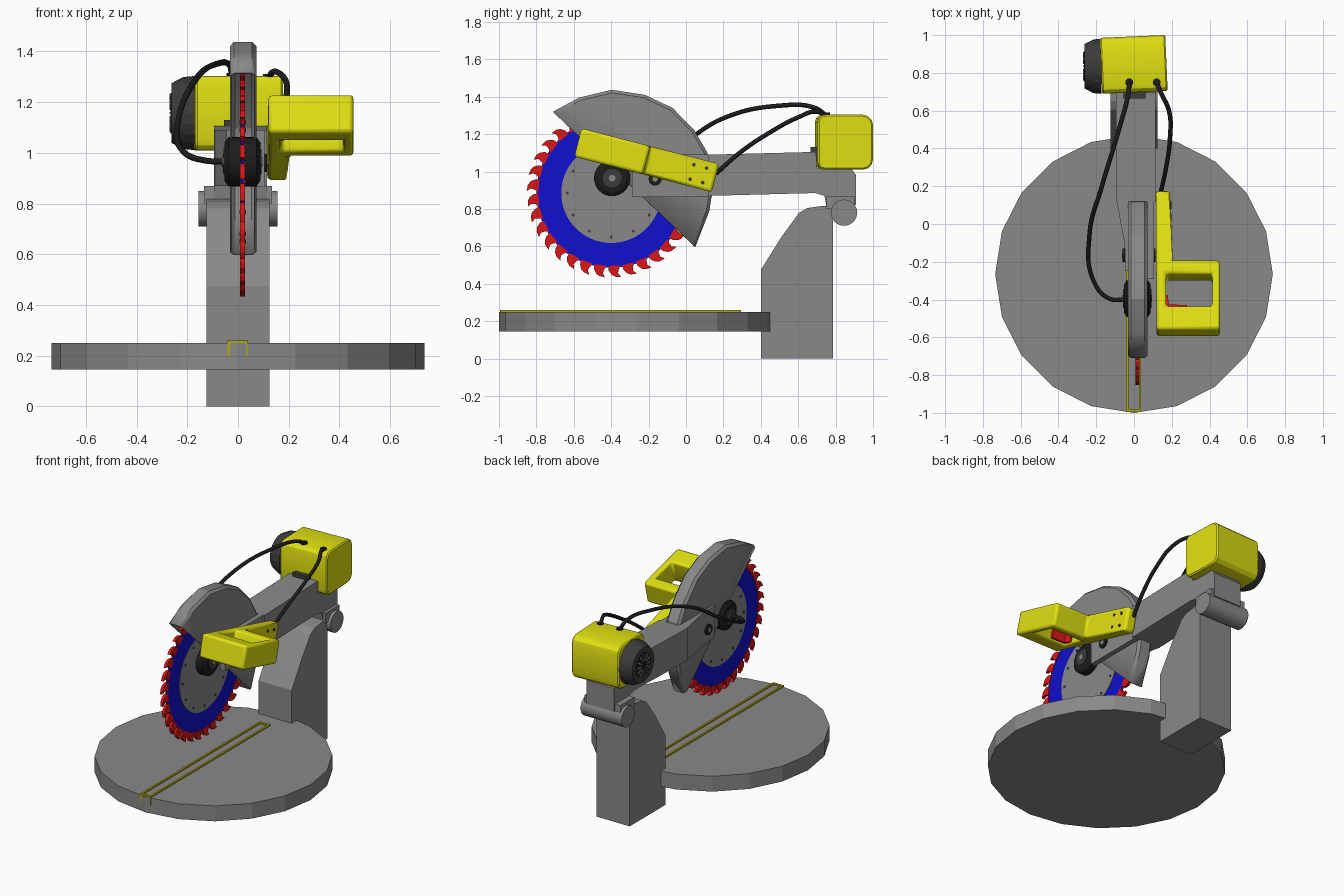
import bpy, bmesh
from math import sin, cos, pi, radians
from mathutils import Matrix, Vector

cube = bpy.data.objects.get("Cube")
if cube:
    bpy.data.objects.remove(cube, do_unlink=True)


def material(name, r, g, b):
    m = bpy.data.materials.new(name)
    m.use_nodes = True
    m.diffuse_color = (r, g, b, 1)
    bsdf = next(n for n in m.node_tree.nodes if n.type == 'BSDF_PRINCIPLED')
    bsdf.inputs["Base Color"].default_value = (r, g, b, 1)
    bsdf.inputs["Roughness"].default_value = 0.6
    return m


GREY = material("mid grey", .25, .25, .25)
DARK = material("charcoal", .045, .045, .045)
BLACK = material("black", .012, .012, .012)
YELLOW = material("yellow", .75, .75, .006)
GOLD = material("dark yellow", .42, .40, .006)
BLUE = material("blue", .005, .005, .62)
RED = material("red", .7, .008, .008)


def finish(name, bm, mat):
    bmesh.ops.recalc_face_normals(bm, faces=bm.faces)
    me = bpy.data.meshes.new(name)
    bm.to_mesh(me)
    bm.free()
    me.materials.append(mat)
    me.shade_smooth()
    me.set_sharp_from_angle(angle=radians(17))
    ob = bpy.data.objects.new(name, me)
    bpy.context.scene.collection.objects.link(ob)
    return ob


def add_prism(bm, pts, lo, hi, axis='X'):
    """Extrude a 2D outline: (y, z) along X, or (x, y) along Z."""
    put = (lambda p, d: (d, p[0], p[1])) if axis == 'X' else (lambda p, d: (p[0], p[1], d))
    rings = [[bm.verts.new(put(p, d)) for p in pts] for d in (lo, hi)]
    n = len(pts)
    bm.faces.new(rings[0])
    bm.faces.new(rings[1])
    for i in range(n):
        j = (i + 1) % n
        bm.faces.new((rings[0][i], rings[0][j], rings[1][j], rings[1][i]))


def prism(name, pts, lo, hi, mat, axis='X'):
    bm = bmesh.new()
    add_prism(bm, pts, lo, hi, axis)
    return finish(name, bm, mat)


def rect(a0, a1, b0, b1):
    return [(a0, b0), (a1, b0), (a1, b1), (a0, b1)]


def box(name, x, y, z, mat):
    return prism(name, rect(*y, *z), *x, mat)


def circle(cy, cz, r, n):
    return [(cy + r * cos(2 * pi * i / n), cz + r * sin(2 * pi * i / n)) for i in range(n)]


def disc(name, y, z, r, x0, x1, mat, n=32, r1=None):
    """Round part lying along X, optionally tapered to r1 at x1."""
    bm = bmesh.new()
    m = Matrix.Translation(((x0 + x1) / 2, y, z)) @ Matrix.Rotation(pi / 2, 4, 'Y')
    bmesh.ops.create_cone(bm, cap_ends=True, segments=n, radius1=r,
                          radius2=r if r1 is None else r1, depth=x1 - x0, matrix=m)
    return finish(name, bm, mat)


def bevel(ob, width, segments=2):
    b = ob.modifiers.new("bevel", 'BEVEL')
    b.width, b.segments, b.limit_method = width, segments, 'ANGLE'
    b.angle_limit = radians(40)


# Round table and slot frame
prism("table", circle(0, -.265, .735, 20), .145, .25, GREY, 'Z')
for side, x in (("right", -.042), ("left", .026)):
    box("slot_frame_" + side, (x, x + .012), (-.995, .295), (.2, .26), GOLD)
for end, y in (("front", -.995), ("back", .28)):
    box("slot_frame_" + end, (-.042, .038), (y, y + .015), (.2, .26), GOLD)

# Column and hinge
prism("column", [(.4, 0), (.785, 0), (.785, .82), (.72, .815), (.65, .805),
                 (.605, .78), (.51, .65), (.4, .475)], -.125, .125, GREY)
disc("hinge_barrel", .845, .78, .07, -.155, .155, GREY)
box("hinge_block", (-.135, .135), (.75, .9), (.8, .87), GREY)

# Swing arm with two prongs around the guard
prism("swing_arm", [(.12, .87), (.69, .885), (.74, .87), (.75, .82), (.91, .82),
                    (.91, .98), (.88, 1.02), (.70, 1.02), (.695, 1.105), (.12, 1.09)],
      -.095, .115, GREY)
prism("right_prong", [(-.095, .14), (-.07, .0), (-.05, -.1), (-.045, -.25),
                      (-.028, -.25), (-.028, .14)], .87, 1.09, GREY, 'Z')
prism("left_prong", rect(.068, .105, -.29, .14), .865, 1.09, GREY, 'Z')
for side, x0, x1 in (("left", .1, .115), ("right", -.06, -.04)):
    disc(side + "_prong_bolt", -.165, .96, .035, x0, x1, BLACK, 20)
    disc(side + "_prong_bolt_core", -.165, .96, .015, x0 - .004, x1 + .004, GREY, 12)

# Hollow blade guard, open along its straight edge
arc = [(-.71, 1.32), (-.573, 1.395), (-.397, 1.437), (-.22, 1.41), (-.072, 1.34),
       (.045, 1.22), (.115, 1.10), (.142, .90), (.125, .79), (.05, .597)]
bm = bmesh.new()
sides = [[bm.verts.new((x, *p)) for p in arc] for x in (-.032, .072)]
for ring in sides:
    bm.faces.new(ring)
for i in range(len(arc) - 1):
    bm.faces.new((sides[0][i], sides[0][i + 1], sides[1][i + 1], sides[1][i]))
guard = finish("blade_guard", bm, GREY)
bevel(guard, .016, 1)
shell = guard.modifiers.new("shell", 'SOLIDIFY')
shell.thickness = .01

# Saw blade: blue band, grey centre, hooked red teeth, rivets
BY, BZ = -.40, .885
disc("blade_band", BY, BZ, .40, .012, .024, BLUE, 64)
disc("blade_centre", BY, BZ, .267, .009, .027, GREY, 64)
tooth = [(.39, -5), (.415, -4.6), (.437, -2.5), (.448, 0), (.452, 4),
         (.43, 2.2), (.412, 2.8), (.39, 4.6)]
bm = bmesh.new()
rivets = bmesh.new()
TEETH = 33
for i in range(TEETH):
    a = 2 * pi * i / TEETH
    add_prism(bm, [(BY + r * cos(a + radians(d)), BZ + r * sin(a + radians(d)))
                   for r, d in tooth], .008, .028)
finish("blade_teeth", bm, RED)
for i in range(12):
    a = 2 * pi * i / 12
    add_prism(rivets, circle(BY + .235 * cos(a), BZ + .235 * sin(a), .008, 8), .005, .031)
finish("blade_rivets", rivets, DARK)

# Hub through the guard
HZ = .965
disc("hub", -.395, HZ, .097, -.038, .073, BLACK)
disc("hub_cap_left", -.395, HZ, .097, .073, .088, BLACK, r1=.075)
disc("hub_cap_right", -.395, HZ, .075, -.053, -.038, BLACK, r1=.097)
disc("hub_ring", -.395, HZ, .05, -.057, .092, DARK)
disc("hub_bolt", -.395, HZ, .018, -.061, .096, GREY, 12)

# Handle: slanted bar with a looped grip
tilt = Matrix.Translation((0, -.21, 1.06)) @ Matrix.Rotation(radians(-14.5), 4, 'X')
handle = prism("handle", [(.115, .38), (.19, .38), (.205, 0), (.455, 0),
                          (.455, -.38), (.12, -.38)], -.078, .078, YELLOW, 'Z')
cutter = prism("grip_cutter", rect(.17, .415, -.25, -.075), -.2, .2, YELLOW, 'Z')
cutter.hide_render = True
cutter.display_type = 'WIRE'
cutter.hide_set(True)
cut = handle.modifiers.new("grip_hole", 'BOOLEAN')
cut.operation, cut.object, cut.solver = 'DIFFERENCE', cutter, 'EXACT'
bevel(handle, .016)
trigger = prism("trigger", [(.165, -.255), (.28, -.255), (.28, -.235), (.185, -.23),
                            (.178, -.18), (.165, -.18)], -.06, .03, RED, 'Z')
for ob in (handle, cutter, trigger):
    ob.matrix_world = tilt
for i, (u, w) in enumerate([(.25, .04), (.32, .04), (.25, -.04), (.32, -.04)]):
    p = tilt @ Vector((0, u, w))
    disc("handle_screw_%d" % (i + 1), p.y, p.z, .01, .18, .198, DARK, 10)
seam = box("handle_seam", (.19, .207), (-.003, .003), (-.079, .079), GOLD)
seam.matrix_world = tilt

# Motor housing with rounded profile, end cap and vent
MY, MZ = .845, 1.157
outline = []
for k, (sy, sz) in enumerate([(1, 1), (-1, 1), (-1, -1), (1, -1)]):
    r = .055 if sy > 0 else .04
    for j in range(4):
        a = pi / 2 * (k + j / 3)
        outline.append((sy * (.148 - r) + r * cos(a), sz * (.147 - r) + r * sin(a)))
motor = prism("motor", outline, -.175, .172, YELLOW)
bevel(motor, .008, 1)
motor.matrix_world = Matrix.Translation((0, MY, MZ)) @ Matrix.Rotation(radians(2.5), 4, 'Z')
disc("motor_cap", MY - .01, MZ, .142, -.215, -.172, DARK, 20, r1=.146)
disc("motor_cap_end", MY - .01, MZ, .118, -.262, -.215, DARK, 20, r1=.142)
disc("motor_vent", MY - .01, MZ, .08, -.266, -.25, BLACK, 24)
bm = bmesh.new()
for i in range(12):
    a = 2 * pi * i / 12
    add_prism(bm, [(MY - .01 + r * cos(a + d), MZ + r * sin(a + d))
                   for r, d in ((.03, -.1), (.075, -.06), (.075, .06), (.03, .1))], -.27, -.26)
finish("vent_fins", bm, GREY)
box("motor_bracket", (-.055, .06), (.665, .72), (1.06, 1.13), DARK)


# Power cables with collars
def cable(name, pts):
    cu = bpy.data.curves.new(name, 'CURVE')
    cu.dimensions = '3D'
    cu.bevel_depth, cu.bevel_resolution, cu.use_fill_caps = .012, 2, True
    sp = cu.splines.new('BEZIER')
    sp.bezier_points.add(len(pts) - 1)
    for b, p in zip(sp.bezier_points, pts):
        b.co = p
        b.handle_left_type = b.handle_right_type = 'AUTO'
    cu.materials.append(BLACK)
    bpy.context.scene.collection.objects.link(bpy.data.objects.new(name, cu))
    x, y, z = pts[0]
    prism(name + "_collar", circle(x, y, .021, 16), z - .03, z + .015, BLACK, 'Z')


cable("hub_cable", [(-.025, .75, 1.3), (-.03, .69, 1.34), (-.08, .5, 1.352), (-.17, .2, 1.285),
                    (-.235, -.05, 1.13), (-.21, -.31, 1.0), (-.13, -.395, .97), (-.04, -.4, .965)])
cable("handle_cable", [(.12, .75, 1.295), (.14, .7, 1.32), (.185, .6, 1.29), (.19, .45, 1.21),
                       (.17, .3, 1.11), (.14, .16, .99)])
